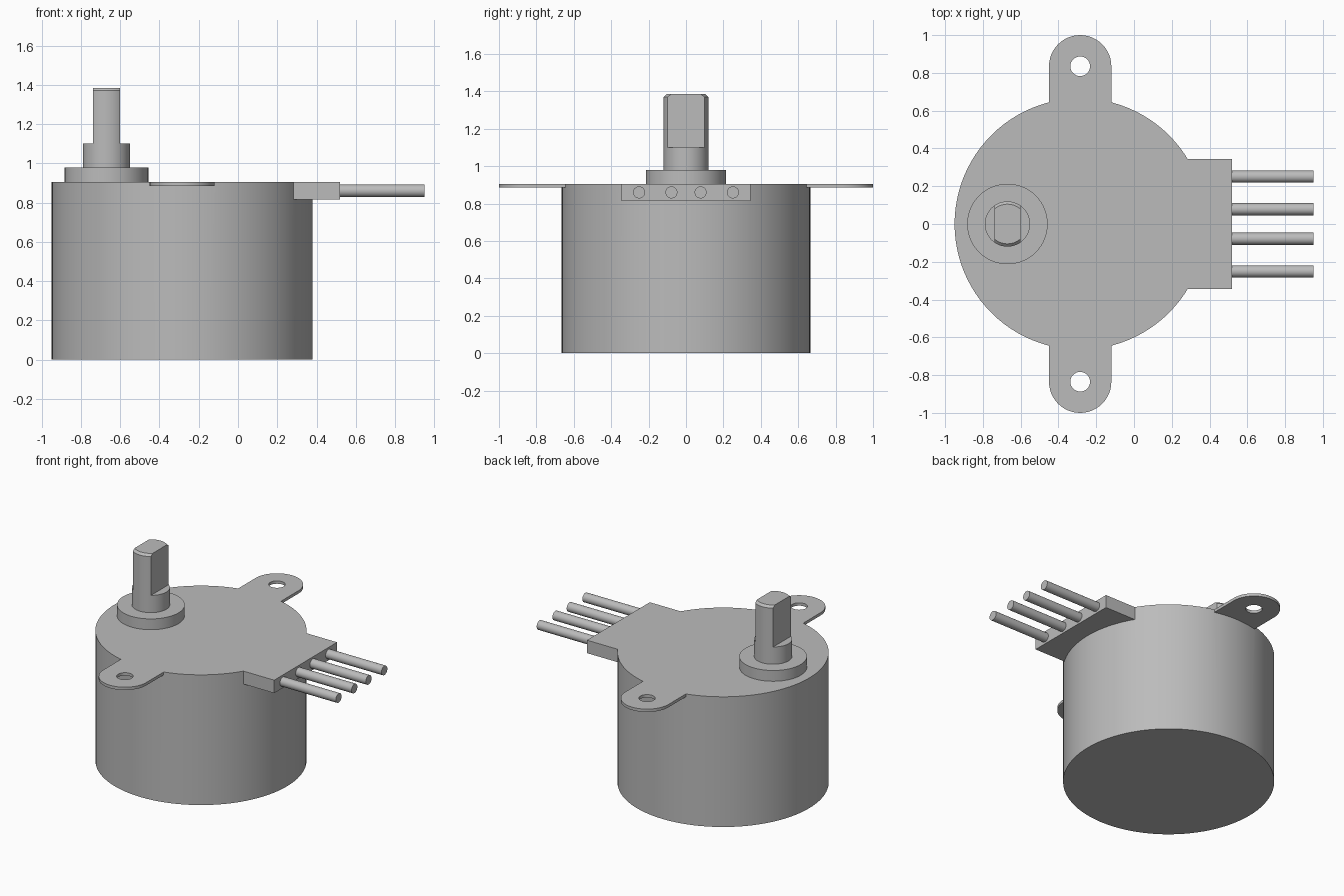
import bpy, bmesh
from math import pi, sin, cos, radians
from mathutils import Matrix, Vector

if "Cube" in bpy.data.objects:
    bpy.data.objects.remove(bpy.data.objects["Cube"])

grey = bpy.data.materials.new("plain grey")
grey.use_nodes = True
grey.diffuse_color = (0.5, 0.5, 0.5, 1)
grey.node_tree.nodes["Principled BSDF"].inputs["Base Color"].default_value = (0.5, 0.5, 0.5, 1)

BODY_X, BODY_R, TOP = -0.285, 0.665, 0.905
SHAFT_X = -0.67


def finish(name, bm):
    bmesh.ops.recalc_face_normals(bm, faces=bm.faces)
    mesh = bpy.data.meshes.new(name)
    bm.to_mesh(mesh)
    bm.free()
    mesh.materials.append(grey)
    obj = bpy.data.objects.new(name, mesh)
    bpy.context.collection.objects.link(obj)
    return obj


def prism(name, outline, z0, z1):
    """Extrude a closed xy outline from z0 to z1."""
    bm = bmesh.new()
    face = bm.faces.new([bm.verts.new((x, y, z0)) for x, y in outline])
    ext = bmesh.ops.extrude_face_region(bm, geom=[face])
    verts = [g for g in ext["geom"] if isinstance(g, bmesh.types.BMVert)]
    bmesh.ops.translate(bm, vec=(0, 0, z1 - z0), verts=verts)
    return finish(name, bm)


def arc(cx, cy, r, start, end, n):
    return [(cx + r * cos(start + (end - start) * i / n),
             cy + r * sin(start + (end - start) * i / n)) for i in range(n + 1)]


def disc(name, x, y, r, z0, z1, n=64):
    return prism(name, arc(x, y, r, 0, 2 * pi, n)[:-1], z0, z1)


def box(name, x0, x1, y0, y1, z0, z1):
    return prism(name, [(x0, y0), (x1, y0), (x1, y1), (x0, y1)], z0, z1)


def combine(obj, other, operation):
    """Apply a boolean and remove the helper object."""
    mod = obj.modifiers.new("boolean", "BOOLEAN")
    mod.operation, mod.object, mod.solver = operation, other, "EXACT"
    deps = bpy.context.evaluated_depsgraph_get()
    obj.data = bpy.data.meshes.new_from_object(obj.evaluated_get(deps))
    obj.modifiers.clear()
    bpy.data.objects.remove(other)


# Motor can with two mounting ears and a side connector block
can = disc("motor_body", BODY_X, 0, BODY_R, 0, TOP, 96)
for side in (1, -1):
    outline = arc(BODY_X, 0.835, 0.165, 0, pi, 24) + [(BODY_X - 0.165, 0.4), (BODY_X + 0.165, 0.4)]
    ear = prism("ear", [(x, y * side) for x, y in outline], TOP - 0.02, TOP)
    combine(can, ear, "UNION")
    hole = disc("ear_hole", BODY_X, 0.835 * side, 0.052, TOP - 0.1, TOP + 0.1, 32)
    combine(can, hole, "DIFFERENCE")
combine(can, box("connector", 0, 0.52, -0.345, 0.345, 0.815, TOP), "UNION")

# Raised collar around the off-centre shaft
collar = disc("shaft_collar", SHAFT_X, 0, 0.213, TOP - 0.02, 0.98)

# Shaft with chamfered tip and two flats
bm = bmesh.new()
profile = [(0, 0.96), (0.12, 0.96), (0.12, 1.37), (0.105, 1.385), (0, 1.385)]
verts = [bm.verts.new((r, 0, z)) for r, z in profile]
edges = [bm.edges.new(pair) for pair in zip(verts, verts[1:])]
bmesh.ops.spin(bm, geom=verts + edges, axis=(0, 0, 1), cent=(0, 0, 0), angle=2 * pi, steps=48)
bmesh.ops.remove_doubles(bm, verts=bm.verts, dist=0.0005)
bmesh.ops.translate(bm, vec=(SHAFT_X, 0, 0), verts=bm.verts)
shaft = finish("output_shaft", bm)
for side in (1, -1):
    x0, x1 = sorted((SHAFT_X + 0.069 * side, SHAFT_X + 0.3 * side))
    combine(shaft, box("flat_cutter", x0, x1, -0.3, 0.3, 1.1, 1.6), "DIFFERENCE")

# Four wires leaving the connector
wires = []
for i, y in enumerate((-0.251, -0.078, 0.078, 0.251)):
    bm = bmesh.new()
    place = Matrix.Translation(Vector((0.725, y, 0.86))) @ Matrix.Rotation(radians(90), 4, "Y")
    bmesh.ops.create_cone(bm, cap_ends=True, segments=32, radius1=0.032, radius2=0.032,
                          depth=0.45, matrix=place)
    wires.append(finish(f"wire_{i + 1}", bm))

# Smooth the round sides, keep the edges crisp
for obj in bpy.context.selected_objects:
    obj.select_set(False)
for obj in [can, collar, shaft] + wires:
    obj.select_set(True)
    bpy.context.view_layer.objects.active = obj
bpy.ops.object.shade_smooth_by_angle(angle=radians(30))
